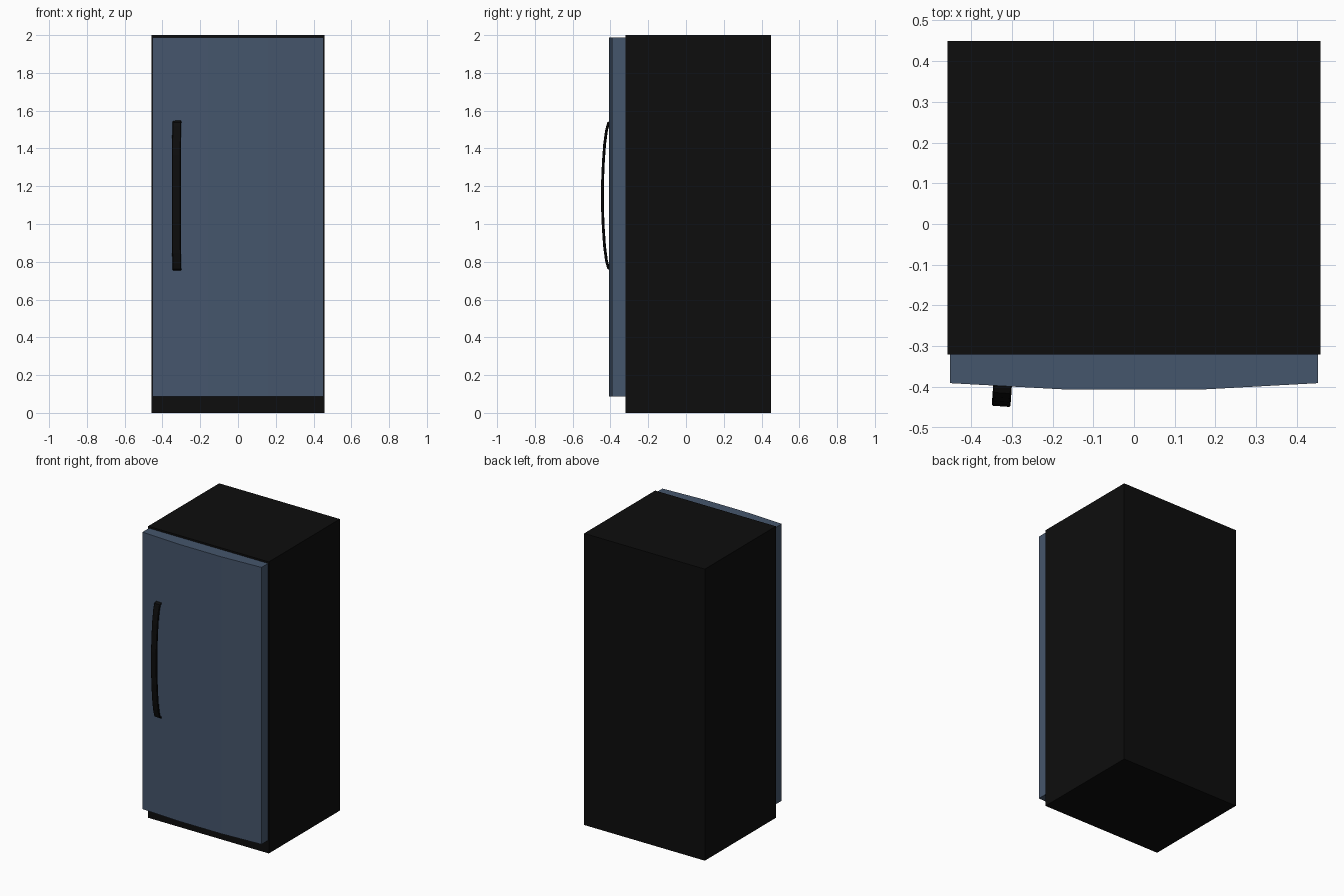
import bpy, bmesh
from math import radians
from mathutils import Vector, Matrix

if "Cube" in bpy.data.objects:
    bpy.data.objects.remove(bpy.data.objects["Cube"])


def material(name, rgb):
    m = bpy.data.materials.new(name)
    m.diffuse_color = (*rgb, 1)
    m.use_nodes = True
    m.node_tree.nodes["Principled BSDF"].inputs["Base Color"].default_value = m.diffuse_color
    return m


def loft(name, rings, mat, matrix=Matrix()):
    """Skin a list of equal point rings and cap both ends."""
    bm = bmesh.new()
    rows = [[bm.verts.new(p) for p in ring] for ring in rings]
    n = len(rows[0])
    for a, b in zip(rows, rows[1:]):
        for k in range(n):
            bm.faces.new((a[k], a[(k + 1) % n], b[(k + 1) % n], b[k]))
    bm.faces.new(rows[0])
    bm.faces.new(rows[-1])
    bmesh.ops.recalc_face_normals(bm, faces=bm.faces)
    bm.transform(matrix)
    me = bpy.data.meshes.new(name)
    bm.to_mesh(me)
    bm.free()
    me.materials.append(mat)
    ob = bpy.data.objects.new(name, me)
    bpy.context.collection.objects.link(ob)
    return ob


def prism(name, outline, z0, z1, mat):
    return loft(name, [[(x, y, z) for x, y in outline] for z in (z0, z1)], mat)


black = material("black", (0.004, 0.004, 0.004))
blue = material("slate_blue", (0.06, 0.092, 0.15))

# Cabinet
prism("cabinet", [(-.458, -.32), (.458, -.32), (.458, .45), (-.458, .45)], 0, 2, black)

# Door with a shallow three-facet bowed front
prism("door", [(-.452, -.318), (-.452, -.391), (-.16, -.407),
               (.16, -.407), (.452, -.391), (.452, -.318)], .088, 1.988, blue)

# Handle: flat strap swept along a bowed path (y, z offset from the middle)
half = [(-.392, .393), (-.410, .385), (-.421, .345), (-.431, .27), (-.438, .17), (-.442, .07)]
path = [Vector((0, y, z)) for y, z in half] + [Vector((0, y, -z)) for y, z in reversed(half)]
w, t, c = .023, .006, .003
section = [(-w, -t + c), (-w + c, -t), (w - c, -t), (w, -t + c),
           (w, t - c), (w - c, t), (-w + c, t), (-w, t - c)]
rings = []
for i, p in enumerate(path):
    d = (path[min(i + 1, len(path) - 1)] - path[max(i - 1, 0)]).normalized()
    normal = Vector((1, 0, 0)).cross(d)
    rings.append([p + Vector((u, 0, 0)) + normal * v for u, v in section])
# Turn the strap to follow the door facet
pivot = Matrix.Translation((0, -.425, 0))
turn = pivot @ Matrix.Rotation(radians(-4), 4, 'Z') @ pivot.inverted()
handle = loft("door_handle", rings, black, Matrix.Translation((-.325, 0, 1.15)) @ turn)
bpy.context.view_layer.objects.active = handle
handle.select_set(True)
bpy.ops.object.shade_smooth_by_angle(angle=radians(40))
